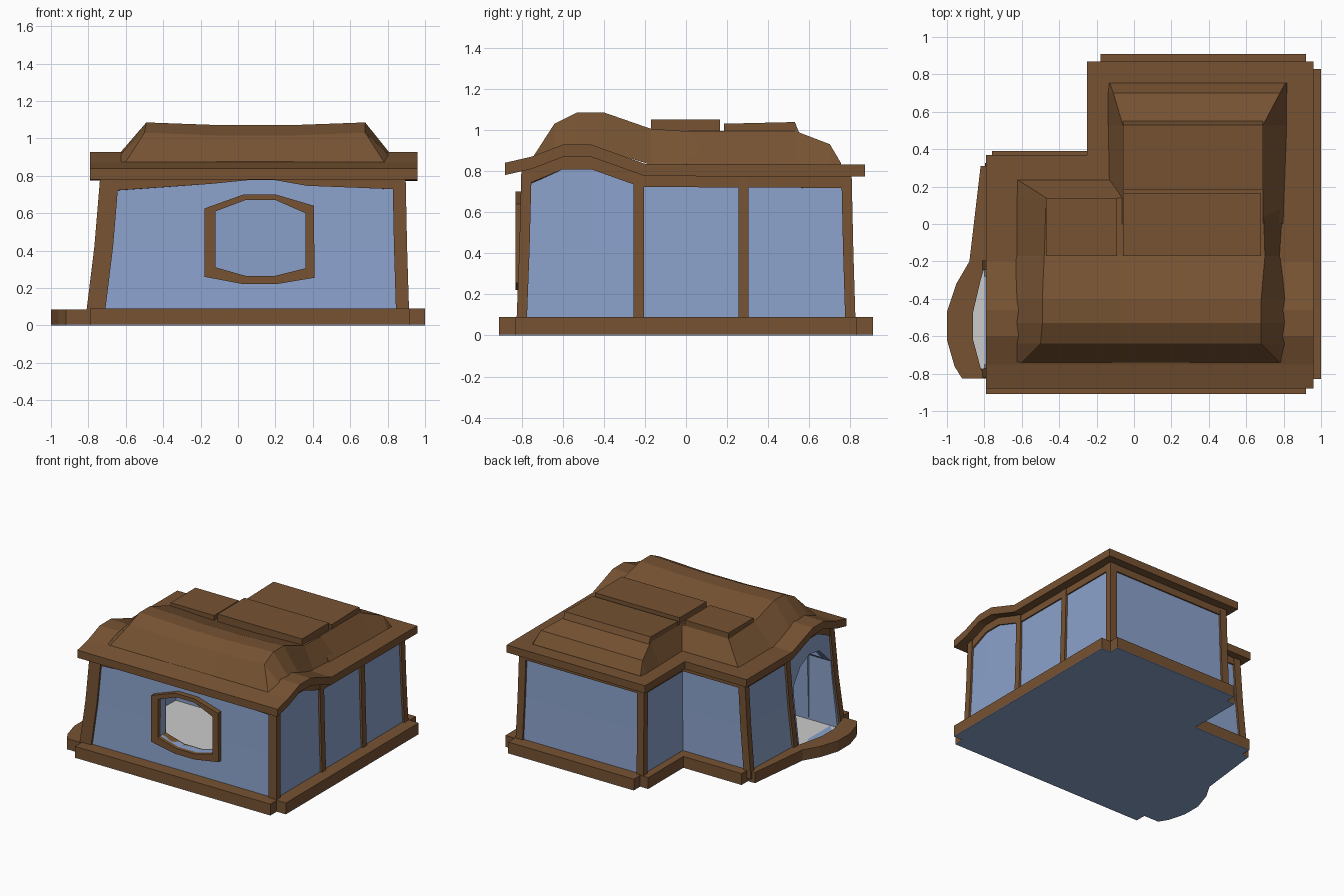
import bpy, bmesh

if "Cube" in bpy.data.objects:
    bpy.data.objects.remove(bpy.data.objects["Cube"])

def material(name, c):
    m = bpy.data.materials.new(name)
    m.diffuse_color = (*c, 1)
    m.use_nodes = True
    m.node_tree.nodes["Principled BSDF"].inputs["Base Color"].default_value = m.diffuse_color
    return m

WOOD = material("brown_wood", (0.18, 0.085, 0.032))
BLUE = material("blue_plaster", (0.26, 0.36, 0.60))

def loft(name, loops, mat=None, cyclic=False):
    """Skin a series of closed loops; cap the ends or join last to first."""
    bm = bmesh.new()
    rows = [[bm.verts.new(p) for p in loop] for loop in loops]
    n = len(rows[0])
    pairs = list(zip(rows, rows[1:])) + ([(rows[-1], rows[0])] if cyclic else [])
    for a, b in pairs:
        for i in range(n):
            j = (i + 1) % n
            bm.faces.new((a[i], a[j], b[j], b[i]))
    if not cyclic:
        bm.faces.new(rows[0])
        bm.faces.new(rows[-1])
    bmesh.ops.recalc_face_normals(bm, faces=bm.faces)
    me = bpy.data.meshes.new(name)
    bm.to_mesh(me)
    bm.free()
    if mat:
        me.materials.append(mat)
    ob = bpy.data.objects.new(name, me)
    bpy.context.collection.objects.link(ob)
    return ob

def slab(name, pts, z0, z1, mat=None):
    return loft(name, [[(x, y, z) for x, y in pts] for z in (z0, z1)], mat)

def box(name, x0, x1, y0, y1, z0, z1, mat):
    return slab(name, [(x0, y0), (x1, y0), (x1, y1), (x0, y1)], z0, z1, mat)

# Underside height of the eaves: a wave that arches over the doorway
WAVE = [(-0.88, .78), (-0.75, .81), (-0.6, .868), (-0.46, .868), (-0.2, .775), (0.9, .772)]
def eave_z(y):
    y = max(y, -0.88)
    for (a, za), (b, zb) in zip(WAVE, WAVE[1:]):
        if y <= b:
            return za + (zb - za) * (y - a) / (b - a)
    return WAVE[-1][1]

# Wall outline: foot x,y, head x,y, outward direction, depth of the head beam
SIDE_Y = [-0.6, -0.46, -0.22]
WALL = [(-.80, -.81, -.72, -.785, -1, -1, .08), (-.15, -.81, -.15, -.785, 0, -1, .04),
        (.05, -.81, .05, -.785, 0, -1, .02), (.2, -.81, .2, -.785, 0, -1, .02),
        (.37, -.81, .37, -.785, 0, -1, .05), (.90, -.81, .88, -.785, 1, -1, .07)]
WALL += [(.90, y, .88, y, 1, 0, .06) for y in SIDE_Y]
WALL += [(.90, .81, .88, .79, 1, 1, .055), (-.19, .81, -.18, .79, -1, 1, .055),
         (-.19, .31, -.18, .30, -1, 1, .055), (-.78, .31, -.72, .30, -1, 1, .055)]
WALL += [(-.80, y, -.72, y, -1, 0, .06) for y in reversed(SIDE_Y)]

def lean(w, t, off=0):
    return (w[0] + (w[2] - w[0]) * t + w[4] * off, w[1] + (w[3] - w[1]) * t + w[5] * off)

def wall_loop(t, off, z):
    return [(*lean(w, t, off), z(w)) for w in WALL]

top = lambda w: eave_z(w[1]) + .015
levels = [(0, lambda w: .02), (.6, lambda w: .42), (1, top)]
walls = loft("walls", [wall_loop(t, 0, z) for t, z in levels] +
             [wall_loop(t, -.06, z) for t, z in reversed(levels)], BLUE, True)

# Openings: eight sided window in front, arched doorway on the left
WIN = [(-.12, .31), (.04, .265), (.2, .265), (.36, .305), (.36, .60), (.2, .67), (.04, .67), (-.12, .61)]
WIN_OUT = [(-.18, .26), (.03, .22), (.2, .22), (.41, .255), (.405, .64), (.36, .64), (.2, .70), (.03, .70), (-.18, .625)]
WIN_OUT.pop(5)
DOOR = [(-.75, .03), (-.28, .03), (-.28, .52), (-.38, .64), (-.5, .69), (-.62, .67), (-.75, .54)]
cutters = [loft("window_cutter", [[(x, y, z) for x, z in WIN] for y in (-1, -.6)], BLUE),
           loft("door_cutter", [[(x, y, z) for y, z in DOOR] for x in (-1.1, -.55)], BLUE)]
for c in cutters:
    c.hide_render = True
    m = walls.modifiers.new("opening", "BOOLEAN")
    m.operation = 'DIFFERENCE'
    m.solver = 'EXACT'
    m.object = c
    bpy.context.view_layer.objects.active = walls
    bpy.ops.object.modifier_apply(modifier=m.name)
    bpy.data.objects.remove(c)

loft("window_frame", [[(x, y, z) for x, z in p] for p, y in
     ((WIN_OUT, -.83), (WIN_OUT, -.76), (WIN, -.73), (WIN, -.83))], WOOD, True)

# Beam running under the eaves
low = lambda w: eave_z(w[1]) - w[6]
loft("head_beam", [wall_loop(1, .012, low), wall_loop(1, .012, top),
                   wall_loop(1, -.005, top), wall_loop(1, -.005, low)], WOOD, True)

# Posts follow the lean of the walls
def post(name, i, dy=None, sx=.04, sy=.025):
    w = list(WALL[i])
    if dy is not None:
        w[1] = w[3] = dy
    loops = []
    for t, z in ((0, .03), (.6, .42), (1, eave_z(w[1]) + .01)):
        x, y = lean(w, t)
        x -= w[4] * (sx - .016)
        y -= w[5] * (sy - .016)
        loops.append([(x + a * sx, y + b * sy, z) for a, b in ((-1, -1), (1, -1), (1, 1), (-1, 1))])
    loft(name, loops, WOOD)

post("front_left_post", 0, sx=.05)
post("front_right_post", 5, sx=.035)
post("back_right_post", 9, sx=.03)
post("back_left_post", 10, sx=.03)
post("wing_post", 12, sx=.03)
post("right_mid_post_1", 8, -.23, .025)
post("right_mid_post_2", 8, .28, .025)
post("left_mid_post", 13, -.22, .025)

# Ground floor: blue underside, grey floor, brown base boards
PORCH = [(-.82, .31), (-.88, -.2), (-.95, -.32), (-1, -.47), (-1, -.62), (-.96, -.76), (-.92, -.825)]
PORCH_IN = [(-.77, .31), (-.79, -.2), (-.82, -.3), (-.86, -.47), (-.86, -.62), (-.82, -.77), (-.79, -.825)]
slab("underside", [(-.79, -.91), (.92, -.91), (.92, -.83), (1, -.83), (1, .83), (.92, .83), (.92, .91),
                   (-.18, .91), (-.18, .83), (-.25, .83), (-.25, .39), (-.76, .39), (-.76, .31)]
     + PORCH + [(-.79, -.825)], 0, .004, BLUE)
slab("floor", [(-.79, -.8), (.88, -.8), (.88, .8), (-.17, .8), (-.17, .3), (-.77, .3)] + PORCH_IN[1:-1], .004, .03)
base = [("front", -.79, .92, -.91, -.80), ("right", .89, 1, -.83, .83), ("back", -.18, .92, .80, .91),
        ("rear_left", -.25, -.18, .31, .83), ("wing", -.76, -.18, .30, .39)]
for n, *b in base:
    box(n + "_base_board", *b, .004, .09, WOOD)
slab("porch_base_board", PORCH + PORCH_IN[::-1], .004, .085, WOOD)

# Eaves sheet
def eave(name, x0, x1, ys):
    loft(name, [[(x0, y, eave_z(y)), (x1, y, eave_z(y)), (x1, y, eave_z(y) + .06), (x0, y, eave_z(y) + .06)]
                for y in ys], WOOD)
eave("main_eaves", -.79, .96, [-.88, -.75, -.6, -.46, -.2, .37])
eave("rear_eaves", -.25, .96, [.37, .87])

# Hipped roof masses: rows of (y, ridge height, low x range, high x range)
def roof(name, rows):
    loops = []
    for y, z, a, b, c, d in rows:
        lo, sag = eave_z(y) + .055, (.015 if z > 1 else 0)
        loops.append([(a, y, lo), (c, y, z), (c * .65 + d * .35, y, z - sag),
                      (c * .35 + d * .65, y, z - sag), (d, y, z), (b, y, lo)])
    loft(name, loops, WOOD)
roof("front_roof", [(-.74, .875, -.63, .81, -.60, .78), (-.64, 1.03, -.63, .81, -.50, .68),
                    (-.53, 1.085, -.63, .81, -.49, .68), (-.40, 1.085, -.63, .81, -.49, .68),
                    (-.17, 1.005, -.63, .78, -.48, .70), (.14, .985, -.63, .80, -.47, .69),
                    (.235, .835, -.63, .81, -.62, .80)])
roof("rear_roof", [(.0, .995, -.13, .80, -.06, .69), (.53, .995, -.14, .82, -.06, .69),
                   (.70, .93, -.14, .82, -.11, .78), (.755, .837, -.14, .82, -.13, .81)])

# Raised roof panels
box("roof_panel_centre", -.06, .68, -.17, .165, .96, 1.05, WOOD)
box("roof_panel_left", -.47, -.09, -.17, .14, .96, 1.03, WOOD)
loft("roof_panel_rear", [[(x, .185, .96), (x, .185, 1.03), (x, .53, 1.038), (x, .56, .96)]
                         for x in (-.06, .69)], WOOD)
